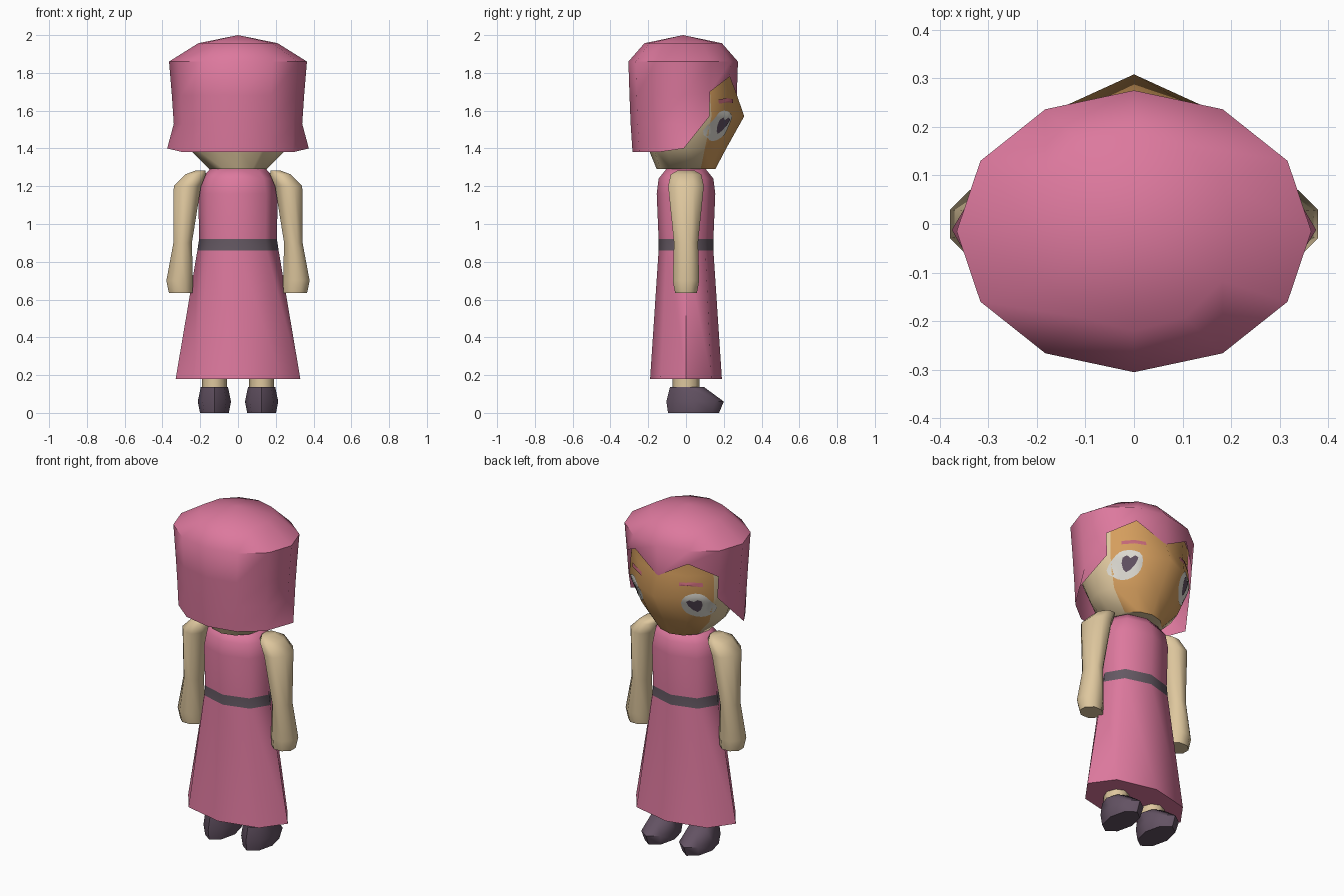
import bpy, bmesh, math
from mathutils import Vector
from mathutils.bvhtree import BVHTree

if "Cube" in bpy.data.objects:
    bpy.data.objects.remove(bpy.data.objects["Cube"])


def material(name, rgb):
    m = bpy.data.materials.new(name)
    m.diffuse_color = (*rgb, 1)
    m.use_nodes = True
    m.node_tree.nodes["Principled BSDF"].inputs["Base Color"].default_value = m.diffuse_color
    return m


PINK = material("pink", (0.72, 0.19, 0.34))
SKIN = material("skin", (0.73, 0.57, 0.34))
FACE = material("face_tan", (0.66, 0.34, 0.11))
DARK = material("dark_plum", (0.125, 0.085, 0.125))
BELT = material("belt_grey", (0.13, 0.10, 0.125))
WHITE = material("eye_white", (0.72, 0.70, 0.64))
BROW = material("brow_rose", (0.56, 0.14, 0.19))


def finish(name, bm, mats, angle=50):
    bmesh.ops.recalc_face_normals(bm, faces=bm.faces)
    me = bpy.data.meshes.new(name)
    bm.to_mesh(me)
    bm.free()
    ob = bpy.data.objects.new(name, me)
    bpy.context.collection.objects.link(ob)
    for m in mats:
        me.materials.append(m)
    bpy.ops.object.select_all(action='DESELECT')
    ob.select_set(True)
    bpy.context.view_layer.objects.active = ob
    bpy.ops.object.shade_smooth_by_angle(angle=math.radians(angle))
    return ob


def ring(bm, n, z, cx, cy, rx, ry, turn=0.0):
    """Horizontal ring, first vertex towards +y."""
    return [bm.verts.new((cx + rx * math.sin(2 * math.pi * (k + turn) / n),
                          cy + ry * math.cos(2 * math.pi * (k + turn) / n), z)) for k in range(n)]


def bridge(bm, a, b):
    n = len(a)
    return [bm.faces.new((a[k], a[(k + 1) % n], b[(k + 1) % n], b[k])) for k in range(n)]


def loft(name, n, rows, mats, turn=0.0, rule=None, angle=50):
    """Closed stack of elliptical rings: rows of z, cx, cy, rx, ry."""
    bm = bmesh.new()
    rings = [ring(bm, n, *r, turn=turn) for r in rows]
    for a, b in zip(rings, rings[1:]):
        bridge(bm, a, b)
    bm.faces.new(rings[0])
    bm.faces.new(rings[-1])
    if rule:
        for f in bm.faces:
            f.material_index = rule(f.calc_center_median())
    return finish(name, bm, mats, angle)


# Dress with belt band
loft("dress", 8, [
    (0.18, 0, 0, 0.33, 0.19), (0.86, 0, 0, 0.215, 0.145), (0.92, 0, 0, 0.206, 0.145),
    (1.16, 0, 0, 0.21, 0.155), (1.24, 0, 0, 0.193, 0.145), (1.29, 0, 0, 0.15, 0.105)],
    [PINK, BELT], rule=lambda c: int(0.86 < c.z < 0.92), angle=65)

# Arms, legs and shoes on both sides
for side, s in (("left", -1), ("right", 1)):
    loft(side + "_arm", 8, [
        (0.635, s * 0.303, 0, 0.068, 0.062), (0.70, s * 0.309, 0, 0.076, 0.076),
        (0.90, s * 0.293, 0, 0.053, 0.069), (1.20, s * 0.268, 0, 0.078, 0.102),
        (1.262, s * 0.225, 0, 0.06, 0.088), (1.282, s * 0.20, 0, 0.03, 0.05)],
        [SKIN], turn=0.5, angle=65)
    loft(side + "_leg", 8, [(0.08, s * 0.125, 0, 0.066, 0.072),
                            (0.30, s * 0.125, 0, 0.066, 0.072)], [SKIN])
    loft(side + "_shoe", 8, [
        (0, s * 0.125, 0.04, 0.076, 0.135), (0.06, s * 0.125, 0.048, 0.088, 0.152),
        (0.137, s * 0.125, 0.005, 0.072, 0.09)], [DARK])

# Head, with the face on the front columns
bm = bmesh.new()
rings = []
for z, rx, ry, nose in ((1.29, 0.15, 0.155, 0.155), (1.40, 0.26, 0.20, 0.213),
                        (1.57, 0.325, 0.27, 0.308), (1.70, 0.315, 0.255, 0.264),
                        (1.80, 0.32, 0.26, 0.255)):
    r = ring(bm, 12, z, 0, 0, rx, ry)
    r[0].co.y = nose
    rings.append(r)
for a, b in zip(rings, rings[1:]):
    for k, f in enumerate(bridge(bm, a, b)):
        f.material_index = int(k in (0, 1, 10, 11))
bm.faces.new(rings[0])
bm.faces.new(rings[-1])
bmesh.ops.recalc_face_normals(bm, faces=bm.faces)
head_surface = BVHTree.FromBMesh(bm)
finish("head", bm, [SKIN, FACE])

# Hair: dome, then an edge that opens around the face and flares at the sides
bm = bmesh.new()
CY = -0.015
top = bm.verts.new((0, CY, 2.0))
crown = ring(bm, 12, 1.957, 0, CY, 0.21, 0.205)
brim = ring(bm, 12, 1.86, 0, CY, 0.365, 0.29)
fringe = ring(bm, 12, 1.68, 0, CY, 0.35, 0.284)
for k, z in ((1, 1.78), (11, 1.78), (2, 1.70), (10, 1.70)):
    fringe[k].co.z = z
for k in range(12):
    bm.faces.new((top, crown[k], crown[(k + 1) % 12]))
bridge(bm, crown, brim)
bridge(bm, brim, fringe)
low = ring(bm, 12, 1.53, 0, CY, 0.34, 0.278)
low[2].co.z = low[10].co.z = 1.57
hem = ring(bm, 12, 1.38, 0, CY, 0.335, 0.268)
for k, s in ((3, 1), (9, -1)):
    hem[k].co = (s * 0.375, -0.012, 1.40)
for k in range(2, 10):
    bm.faces.new((fringe[k], fringe[k + 1], low[k + 1], low[k]))
for k in range(3, 9):
    bm.faces.new((low[k], low[k + 1], hem[k + 1], hem[k]))
bm.faces.new((low[2], low[3], hem[3]))
bm.faces.new((low[10], hem[9], low[9]))
bmesh.ops.delete(bm, geom=[v for v in bm.verts if not v.link_faces], context='VERTS')
finish("hair", bm, [PINK], angle=45)


def face_plate(name, outline, cx, cz, lift, mat, s):
    """Thin patch laid on the front of the head, built as nested outlines."""
    bm = bmesh.new()

    def drop(x, z):
        hit, normal, _, _ = head_surface.ray_cast(Vector((s * x, 1, z)), Vector((0, -1, 0)))
        return bm.verts.new(hit + normal * lift)
    loops = [[drop(cx + x * t, cz + z * t) for x, z in outline] for t in (0.25, 0.5, 0.75, 1)]
    mid = drop(cx, cz)
    n = len(outline)
    for k in range(n):
        bm.faces.new((mid, loops[0][k], loops[0][(k + 1) % n]))
    for a, b in zip(loops, loops[1:]):
        bridge(bm, a, b)
    ob = finish(name, bm, [mat])
    # Make the patch face forwards
    if sum(p.normal.y for p in ob.data.polygons) < 0:
        ob.data.flip_normals()


# Eyes, pupils and brows
oval = [(0.07 * math.cos(math.tau * k / 20), 0.08 * math.sin(math.tau * k / 20)) for k in range(20)]
pupil = [(0, 0.028), (0.018, 0.042), (0.033, 0.03), (0.03, 0.0), (0.016, -0.03),
         (0, -0.045), (-0.016, -0.03), (-0.03, 0.0), (-0.033, 0.03), (-0.018, 0.042)]
brow = [(-0.055, -0.012), (0, -0.006), (0.055, -0.014), (0.055, 0.008), (0, 0.016), (-0.055, 0.01)]
for side, s in (("left", -1), ("right", 1)):
    face_plate(side + "_eye", oval, 0.2, 1.52, 0.004, WHITE, s)
    face_plate(side + "_pupil", pupil, 0.193, 1.525, 0.008, DARK, s)
    face_plate(side + "_brow", brow, 0.175, 1.65, 0.005, BROW, s)
